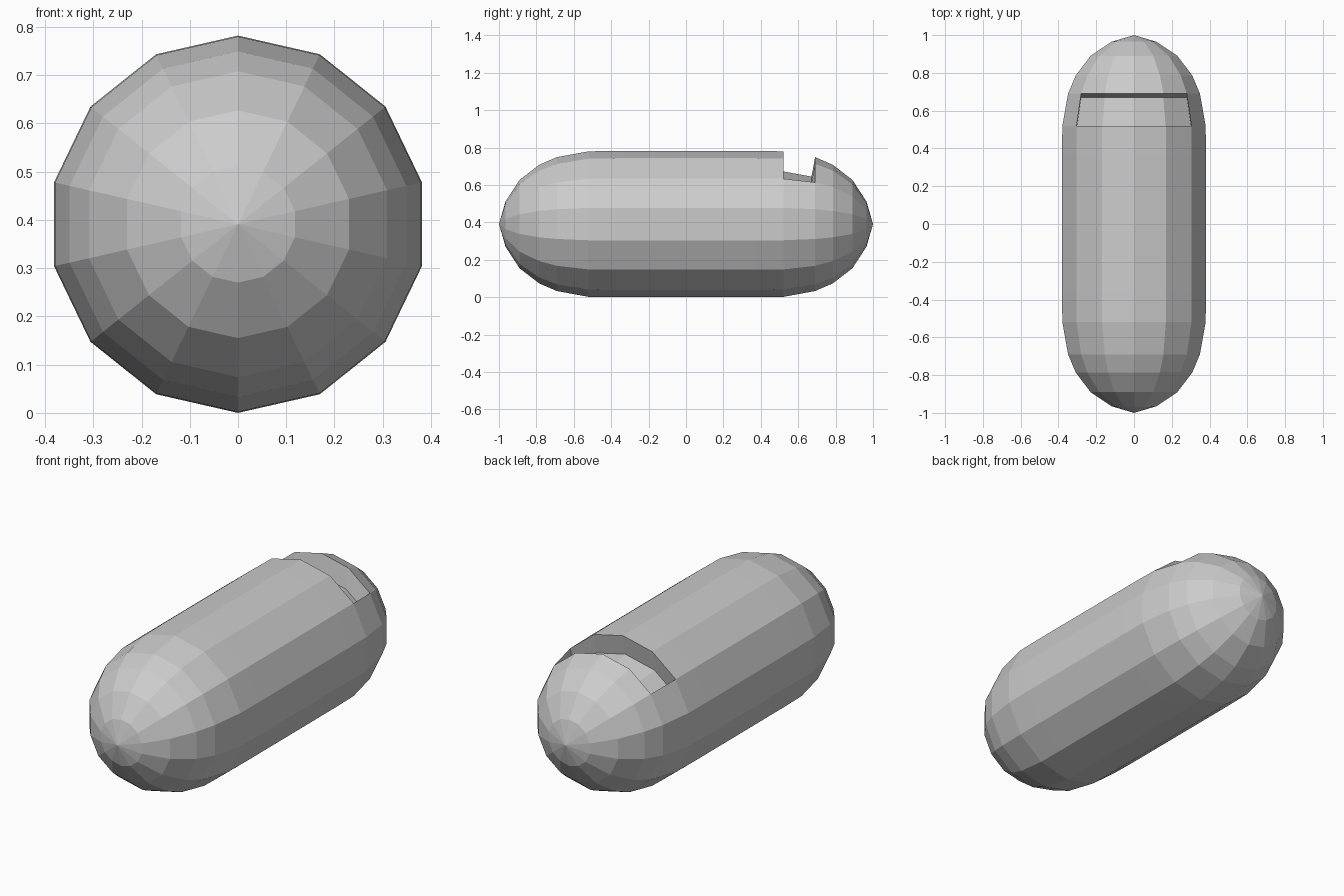
import bpy, bmesh
from math import sin, cos, pi

if "Cube" in bpy.data.objects:
    bpy.data.objects.remove(bpy.data.objects["Cube"])

SIDES = 14
CZ = 0.391
# (y, radius) of each ring between the two pointed ends
half = [(0.18, 0.391), (0.37, 0.391), (0.52, 0.389), (0.69, 0.358),
        (0.785, 0.317), (0.89, 0.236), (0.965, 0.121)]
rings = [(-y, r) for y, r in reversed(half)] + half

bm = bmesh.new()

# Faceted capsule, lathed around the y axis
loops = [[bm.verts.new((r * sin(2 * pi * k / SIDES), y, CZ + r * cos(2 * pi * k / SIDES)))
          for k in range(SIDES)] for y, r in rings]
front = bm.verts.new((0, -1, CZ))
back = bm.verts.new((0, 1, CZ))
notch_ring = rings.index((0.52, 0.389))
notch = []
for k in range(SIDES):
    n = (k + 1) % SIDES
    bm.faces.new((front, loops[0][n], loops[0][k]))
    bm.faces.new((back, loops[-1][k], loops[-1][n]))
    for i in range(len(loops) - 1):
        a, b = loops[i], loops[i + 1]
        f = bm.faces.new((a[k], a[n], b[n], b[k]))
        if i == notch_ring and k in (0, 1, SIDES - 2, SIDES - 1):
            notch.append(f)
bmesh.ops.recalc_face_normals(bm, faces=bm.faces[:])

# Recessed slot: push the top four facets straight down along their mean normal
ext = bmesh.ops.extrude_face_region(bm, geom=notch)
moved = [g for g in ext["geom"] if isinstance(g, bmesh.types.BMVert)]
bmesh.ops.translate(bm, verts=moved, vec=(0, -0.019, -0.104))
old = [f for f in notch if f.is_valid]
if old:
    bmesh.ops.delete(bm, geom=old, context='FACES')
bmesh.ops.recalc_face_normals(bm, faces=bm.faces[:])

mesh = bpy.data.meshes.new("capsule_body")
bm.to_mesh(mesh)
bm.free()
obj = bpy.data.objects.new("capsule_body", mesh)
bpy.context.collection.objects.link(obj)
